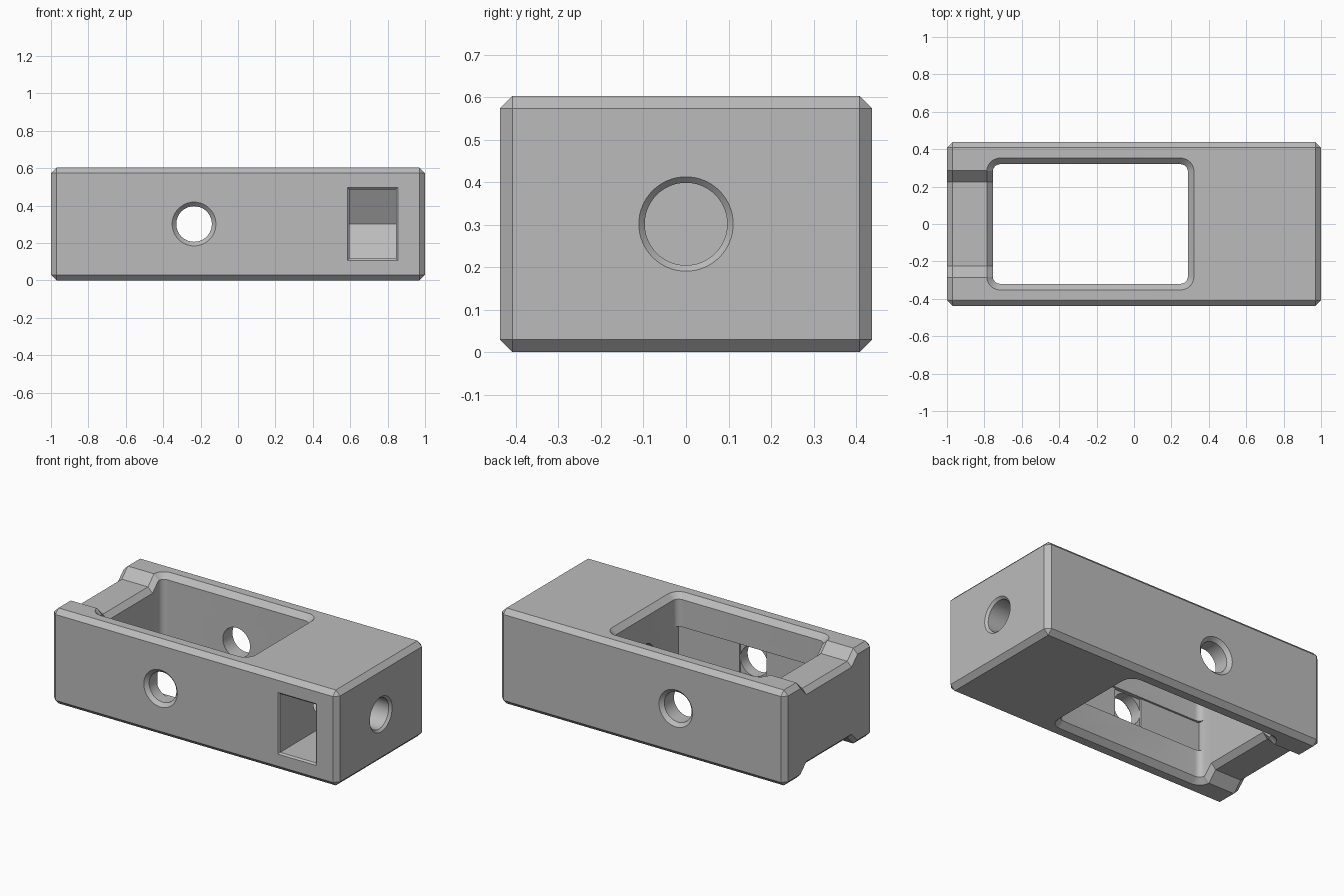
import bpy, bmesh
from math import sin, cos, pi, radians

if "Cube" in bpy.data.objects:
    bpy.data.objects.remove(bpy.data.objects["Cube"])

L, W, H = 2.0, 0.876, 0.603      # overall size
MID = H / 2
BEV = 0.03                       # edge chamfer
X0, X1, Y1 = -0.755, 0.288, 0.32 # window opening
HOLE_X, HOLE_R = -0.235, 0.095

grey = bpy.data.materials.new("plain_grey")
grey.use_nodes = True
grey.diffuse_color = (0.5, 0.5, 0.5, 1)
grey.node_tree.nodes["Principled BSDF"].inputs["Base Color"].default_value = (0.5, 0.5, 0.5, 1)


def add_object(name, bm):
    bmesh.ops.recalc_face_normals(bm, faces=bm.faces)
    mesh = bpy.data.meshes.new(name)
    bm.to_mesh(mesh)
    bm.free()
    mesh.materials.append(grey)
    obj = bpy.data.objects.new(name, mesh)
    bpy.context.collection.objects.link(obj)
    return obj


def loft(name, rings):
    """Skin a list of equal-length point rings and cap both ends."""
    bm = bmesh.new()
    loops = [[bm.verts.new(p) for p in ring] for ring in rings]
    n = len(loops[0])
    for a, b in zip(loops, loops[1:]):
        for i in range(n):
            j = (i + 1) % n
            bm.faces.new((a[i], a[j], b[j], b[i]))
    bm.faces.new(loops[0])
    bm.faces.new(loops[-1])
    return add_object(name, bm)


def box(name, lo, hi):
    corners = lambda z: [(lo[0], lo[1], z), (hi[0], lo[1], z), (hi[0], hi[1], z), (lo[0], hi[1], z)]
    return loft(name, [corners(lo[2]), corners(hi[2])])


def circle(r, n=64):
    return [(r * cos(2 * pi * i / n), r * sin(2 * pi * i / n)) for i in range(n)]


def rounded_rect(grow, r=0.04, steps=6):
    pts = []
    for k, (cx, cy) in enumerate([(X1 - r, Y1 - r), (X0 + r, Y1 - r), (X0 + r, r - Y1), (X1 - r, r - Y1)]):
        for s in range(steps + 1):
            a = (k + s / steps) * pi / 2
            pts.append((cx + (r + grow) * cos(a), cy + (r + grow) * sin(a)))
    return pts


def cut(body, tool):
    mod = body.modifiers.new("cut", 'BOOLEAN')
    mod.operation = 'DIFFERENCE'
    mod.solver = 'EXACT'
    mod.object = tool
    bpy.context.view_layer.objects.active = body
    bpy.ops.object.modifier_apply(modifier=mod.name)
    bpy.data.objects.remove(tool)


# Chamfered block
bm = bmesh.new()
bmesh.ops.create_cube(bm, size=1)
for v in bm.verts:
    v.co = (v.co.x * L, v.co.y * W, v.co.z * H + MID)
bmesh.ops.bevel(bm, geom=bm.edges[:], offset=BEV, segments=1, profile=0.5, affect='EDGES')
body = add_object("block_body", bm)

# Window through top and bottom with chamfered rims
levels = [(-0.05, 0.083), (0.033, 0), (H - 0.033, 0), (H + 0.05, 0.083)]
cut(body, loft("window_cutter", [[(x, y, z) for x, y in rounded_rect(g)] for z, g in levels]))

# Sloped channels at the open end, top and bottom, with chamfered ends
for side in (1, -1):
    def section(x, extra):
        z = MID + side * (MID - 0.06 - extra)
        top = MID + side * (MID + 0.1)
        rise = 0.16 + extra
        return [(x, -0.225, z), (x, 0.225, z), (x, 0.225 + rise, top), (x, -0.225 - rise, top)]
    cut(body, loft("channel_cutter", [section(-1.05, 0.08), section(-0.97, 0), section(-0.787, 0),
                                      section(-0.755, 0.032), section(-0.7, 0.032)]))

# Cross hole through both long sides, countersunk outside
half = W / 2
ends = [(-half - 0.04, 0.062), (-half + 0.022, 0), (half - 0.022, 0), (half + 0.04, 0.062)]
cut(body, loft("cross_hole_cutter",
               [[(HOLE_X + a, y, MID + b) for a, b in circle(HOLE_R + g)] for y, g in ends]))

# Shallow stepped recesses around the hole on the inner front wall
cut(body, box("band_cutter", (X0 + 0.002, -Y1 - 0.012, MID - HOLE_R), (X1 - 0.002, -Y1 + 0.1, MID + HOLE_R)))
cut(body, box("square_cutter", (HOLE_X - HOLE_R, -Y1 - 0.024, MID - HOLE_R),
              (HOLE_X + HOLE_R, -Y1 + 0.05, MID + HOLE_R)))

# Nut slot from the front, ending in a wedge, with a chamfered mouth
nut = 0.185
profile = [(-0.5, -nut), (0.107, -nut), (0.213, 0), (0.107, nut), (-0.5, nut)]
cut(body, loft("nut_slot_cutter", [[(x, y, MID + z) for y, z in profile] for x in (0.595, 0.845)]))
mouth = []
for y, g in ((-half - 0.03, 0.04), (-half + 0.01, 0), (-half + 0.1, 0)):
    hx, hz = 0.125 + g, nut + g
    mouth.append([(0.72 + sx * hx, y, MID + sz * hz) for sx, sz in ((-1, -1), (1, -1), (1, 1), (-1, 1))])
cut(body, loft("slot_mouth_cutter", mouth))

# Lengthwise hole from the closed end into the window
steps = [(1.04, 0.054), (0.986, 0), (0.1, 0)]
cut(body, loft("end_hole_cutter",
               [[(x, a, MID + b) for a, b in circle(0.097 + g)] for x, g in steps]))

bpy.ops.object.select_all(action='DESELECT')
body.select_set(True)
bpy.context.view_layer.objects.active = body
bpy.ops.object.shade_smooth_by_angle(angle=radians(25))
